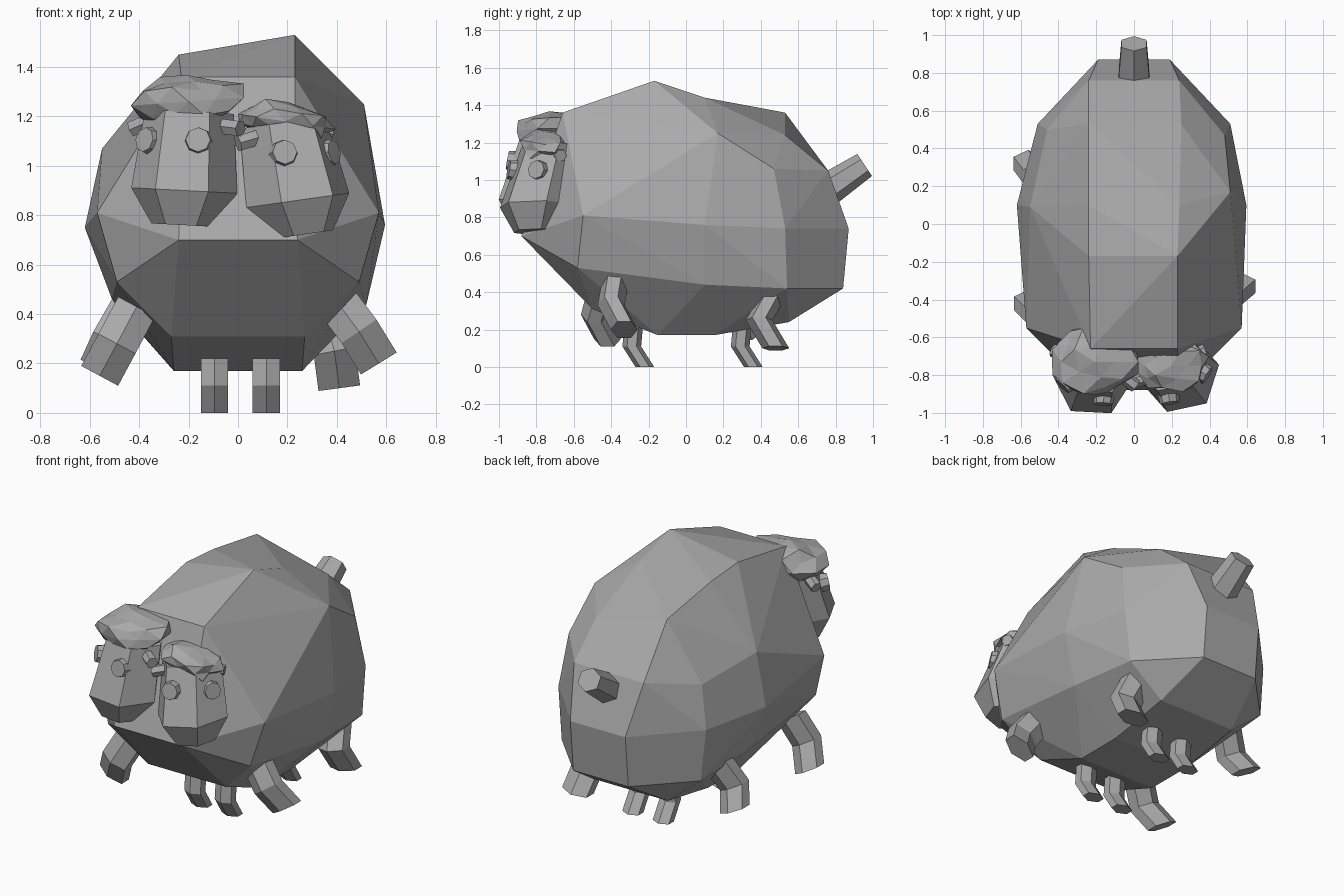
import bpy, bmesh, math, random
from mathutils import Vector, Matrix

if "Cube" in bpy.data.objects:
    bpy.data.objects.remove(bpy.data.objects["Cube"], do_unlink=True)

grey = bpy.data.materials.new("plain grey")
colour = (0.4, 0.4, 0.4, 1)
grey.diffuse_color = colour
grey.use_nodes = True
grey.node_tree.nodes["Principled BSDF"].inputs["Base Color"].default_value = colour


def finish(name, bm):
    """Turn a bmesh into a flat shaded, coloured object."""
    bmesh.ops.recalc_face_normals(bm, faces=bm.faces[:])
    mesh = bpy.data.meshes.new(name)
    bm.to_mesh(mesh)
    bm.free()
    mesh.materials.append(grey)
    obj = bpy.data.objects.new(name, mesh)
    bpy.context.collection.objects.link(obj)
    return obj


def hull(name, points, dents=()):
    """Faceted solid wrapped around a few points, with some corners pressed down."""
    bm = bmesh.new()
    for p in points:
        bm.verts.new(p)
    bmesh.ops.convex_hull(bm, input=bm.verts[:])
    spare = [v for v in bm.verts if not v.link_faces]
    bmesh.ops.delete(bm, geom=spare, context="VERTS")
    for place, drop in dents:
        corner = min(bm.verts, key=lambda v: (v.co - Vector(place)).length)
        corner.co.z -= drop
    bmesh.ops.dissolve_limit(bm, angle_limit=0.03, verts=bm.verts[:], edges=bm.edges[:])
    return finish(name, bm)


def tube(name, path, rx, ry, level=False, taper=1.0):
    """Six sided limb along a bent path, with a ridge at front and back."""
    bm = bmesh.new()
    path = [Vector(p) for p in path]
    rings = []
    for i, p in enumerate(path):
        d = (path[min(i + 1, len(path) - 1)] - path[max(i - 1, 0)]).normalized()
        u = d.cross(Vector((0, 1, 0))).normalized()
        w = Vector((0, 1, 0)) if level else u.cross(d).normalized()
        s = taper if i == len(path) - 1 else 1.0
        angles = [math.radians(30 + 60 * k) for k in range(6)]
        rings.append([bm.verts.new(p + u * math.cos(a) * rx * s + w * math.sin(a) * ry * s)
                      for a in angles])
    for a, b in zip(rings, rings[1:]):
        for k in range(6):
            bm.faces.new((a[k], a[(k + 1) % 6], b[(k + 1) % 6], b[k]))
    bm.faces.new(rings[0])
    bm.faces.new(rings[-1])
    return finish(name, bm)


# Body: paired points shared by both sides, then the uneven flanks
pairs = [
    (0.24, -0.88, 0.70), (0.23, -0.66, 1.36),
    (0.49, -0.58, 0.53), (0.27, -0.5, 0.31), (0.26, -0.15, 0.17),
    (0.26, 0.15, 0.17), (0.26, 0.55, 0.24), (0.48, 0.54, 0.42),
    (0.51, 0.53, 0.74), (0.19, 0.84, 0.42), (0.19, 0.87, 0.74),
    (0.24, 0.76, 1.05), (0.57, -0.55, 0.81),
]
points = [(s * x, y, z) for x, y, z in pairs for s in (1, -1)]
ridge, rump = (0.24, 0.1, 1.49), (0.25, 0.53, 1.36)
points += [
    ridge, rump, (-0.24, 0.1, 1.43), (-0.24, 0.53, 1.36),
    (0.23, -0.17, 1.53), (-0.24, -0.17, 1.45),
    (0.51, 0.17, 1.25), (-0.55, 0.09, 1.07),
    (0.48, 0.47, 1.06), (-0.46, 0.5, 1.0),
    (0.595, 0.1, 0.76), (-0.62, 0.1, 0.75),
    (0.52, 0.1, 0.44), (-0.51, 0.1, 0.46),
]
hull("body", points, dents=[(ridge, 0.05), (rump, 0.12)])

# Outer legs, splayed and bent at the knee
outer_legs = {
    "front_left_leg": [(0.40, -0.38, 0.45), (0.49, -0.40, 0.33), (0.57, -0.33, 0.20)],
    "back_left_leg": [(0.36, 0.455, 0.36), (0.39, 0.39, 0.25), (0.41, 0.48, 0.10)],
    "front_right_leg": [(-0.41, -0.45, 0.43), (-0.49, -0.49, 0.28), (-0.56, -0.42, 0.15)],
    "back_right_leg": [(-0.43, 0.30, 0.43), (-0.51, 0.25, 0.29), (-0.56, 0.32, 0.18)],
}
for name, path in outer_legs.items():
    tube(name, path, 0.098, 0.072, level=True)

# Short inner legs under the belly
for end, y in (("front", -0.28), ("back", 0.30)):
    for side, x in (("left", 0.115), ("right", -0.095)):
        path = [(x, y, 0.22), (x, y - 0.01, 0.11), (x, y + 0.06, 0)]
        tube(end + "_" + side + "_inner_leg", path, 0.064, 0.05, level=True)
        # Keep the foot flat on the ground
        foot = bpy.context.collection.objects[end + "_" + side + "_inner_leg"].data
        for v in foot.vertices:
            v.co.z = max(v.co.z, 0)

# Tail
tube("tail", [(0, 0.73, 0.93), (0, 0.955, 1.08)], 0.1, 0.092, taper=0.77)


def head(side, centre, yaw, roll):
    """Tapered six sided head: crown, wide muzzle and small chin rings."""
    m = (Matrix.Translation(centre) @ Matrix.Rotation(math.radians(roll), 4, "Y")
         @ Matrix.Rotation(math.radians(yaw), 4, "Z"))
    pts = []
    for z, r, shift in ((0.27, 0.18, 0.08), (-0.05, 0.215, 0), (-0.19, 0.125, -0.01)):
        for k in range(6):
            a = math.radians(60 * k)
            pts.append(m @ Vector((r * math.cos(a), r * math.sin(a) + shift, z)))
    hull(side + "_head", pts)


def eye(name, place, yaw):
    """Raised eight sided disc tilted to follow the brow."""
    bm = bmesh.new()
    bmesh.ops.create_cone(bm, cap_ends=True, segments=8, radius1=0.062,
                          radius2=0.05, depth=0.07)
    m = (Matrix.Translation(place) @ Matrix.Rotation(math.radians(yaw), 4, "Z")
         @ Matrix.Rotation(math.radians(80), 4, "X"))
    bmesh.ops.transform(bm, matrix=m, verts=bm.verts[:])
    finish(name, bm)


def wool(name, place, size, roll, seed):
    """Crumpled tuft of fleece."""
    rng = random.Random(seed)
    bm = bmesh.new()
    bmesh.ops.create_icosphere(bm, subdivisions=2, radius=1)
    for v in bm.verts:
        v.co *= rng.uniform(0.82, 1.16)
    m = (Matrix.Translation(place) @ Matrix.Rotation(math.radians(roll), 4, "Y")
         @ Matrix.Diagonal((*size, 1)))
    bmesh.ops.transform(bm, matrix=m, verts=bm.verts[:])
    finish(name, bm)


# Two heads side by side
head("right", (-0.215, -0.81, 0.95), -3, 3)
head("left", (0.235, -0.79, 0.91), 12, -8)
eye("right_head_inner_eye", (-0.16, -0.92, 1.10), -3)
eye("right_head_outer_eye", (-0.355, -0.835, 1.10), -45)
eye("left_head_inner_eye", (0.185, -0.915, 1.05), 8)
eye("left_head_outer_eye", (0.36, -0.785, 1.05), 60)
wool("right_wool", (-0.2, -0.73, 1.26), (0.22, 0.19, 0.11), -4, 3)
wool("left_wool", (0.19, -0.75, 1.18), (0.19, 0.14, 0.08), 9, 8)

# Small stubby ears
ears = {
    "right_head_outer_ear": ((-0.36, -0.70, 1.18), (-0.43, -0.67, 1.15)),
    "right_head_inner_ear": ((-0.07, -0.80, 1.16), (0.01, -0.86, 1.15)),
    "left_head_inner_ear": ((0.10, -0.80, 1.12), (0.0, -0.84, 1.09)),
    "left_head_outer_ear": ((0.30, -0.70, 1.14), (0.375, -0.67, 1.13)),
}
for name, path in ears.items():
    tube(name, path, 0.035, 0.035)
